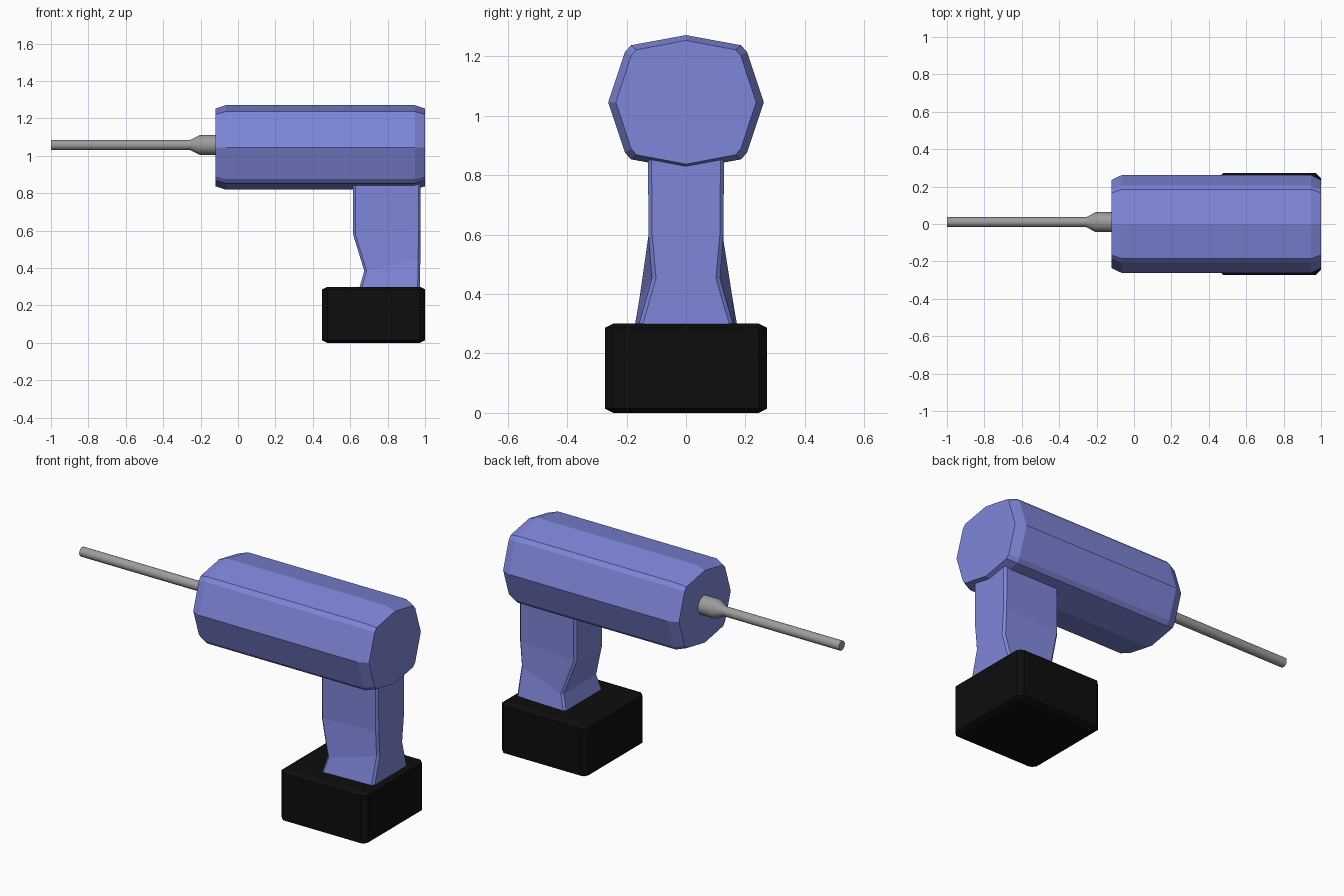
import bpy, bmesh, math

if "Cube" in bpy.data.objects:
    bpy.data.objects.remove(bpy.data.objects["Cube"], do_unlink=True)


def material(name, rgb):
    m = bpy.data.materials.new(name)
    m.use_nodes = True
    m.diffuse_color = (*rgb, 1)
    m.node_tree.nodes["Principled BSDF"].inputs["Base Color"].default_value = (*rgb, 1)
    return m


blue = material("periwinkle_plastic", (0.21, 0.24, 0.70))
black = material("black_plastic", (0.004, 0.004, 0.004))
steel = material("grey_steel", (0.34, 0.34, 0.34))


def finish(bm, name, mat):
    bmesh.ops.recalc_face_normals(bm, faces=bm.faces)
    mesh = bpy.data.meshes.new(name)
    bm.to_mesh(mesh)
    bm.free()
    mesh.materials.append(mat)
    ob = bpy.data.objects.new(name, mesh)
    bpy.context.collection.objects.link(ob)
    return ob


def loft(rings):
    """Bridge rings of points into a closed, capped solid."""
    bm = bmesh.new()
    loops = [[bm.verts.new(p) for p in ring] for ring in rings]
    n = len(loops[0])
    for a, b in zip(loops, loops[1:]):
        for i in range(n):
            j = (i + 1) % n
            bm.faces.new((a[i], a[j], b[j], b[i]))
    bm.faces.new(loops[0][::-1])
    bm.faces.new(loops[-1])
    return bm


# Motor housing: eight-sided barrel with clipped corners and chamfered ends
AXIS = 1.045
quarter = [(0, 0.226), (0.185, 0.192), (0.205, 0.17), (0.262, 0)]
outline = quarter + [(y, -z) for y, z in quarter[-2::-1]]
outline += [(-y, z) for y, z in outline[-2:0:-1]]


def housing_ring(x, sy, sz):
    return [(x, y * sy, AXIS + z * sz) for y, z in outline]


finish(loft([housing_ring(-0.12, 0.90, 0.92), housing_ring(-0.065, 1, 1),
             housing_ring(0.945, 1, 1), housing_ring(1.0, 0.90, 0.92)]),
       "motor_housing", blue)


# Grip: front x, front z, front half width, back x, back z, back half width
sections = [
    (0.645, 0.28, 0.175, 0.972, 0.28, 0.163),
    (0.675, 0.385, 0.158, 0.975, 0.455, 0.113),
    (0.615, 0.58, 0.126, 0.977, 0.60, 0.126),
    (0.615, 0.88, 0.128, 0.977, 0.88, 0.128),
]
rings = [[(fx, -fw, fz), (bx, -bw, bz), (bx, bw, bz), (fx, fw, fz)]
         for fx, fz, fw, bx, bz, bw in sections]
bm = loft(rings)
uprights = [e for e in bm.edges
            if abs(e.verts[0].co.z - e.verts[1].co.z) > 0.09
            and e.verts[0].co.y * e.verts[1].co.y > 0]
bmesh.ops.bevel(bm, geom=uprights, offset=0.012, segments=1, affect='EDGES')
finish(bm, "grip", blue)


# Battery pack: chamfered block
bm = bmesh.new()
bmesh.ops.create_cube(bm, size=1)
for v in bm.verts:
    v.co.x *= 0.55
    v.co.y *= 0.546
    v.co.z *= 0.6
bmesh.ops.bevel(bm, geom=bm.edges[:], offset=0.028, segments=1, affect='EDGES')
for v in bm.verts:
    v.co.x += 0.725
    v.co.z = v.co.z * 0.5 + 0.15
finish(bm, "battery_pack", black)


# Chuck and drill bit: one turned profile along x
def turned(name, profile, y, z, mat, sides=32):
    angles = [2 * math.pi * i / sides for i in range(sides)]
    ob = finish(loft([[(x, y + r * math.cos(a), z + r * math.sin(a)) for a in angles]
                      for x, r in profile]), name, mat)
    bpy.ops.object.select_all(action='DESELECT')
    ob.select_set(True)
    bpy.context.view_layer.objects.active = ob
    bpy.ops.object.shade_smooth_by_angle(angle=math.radians(25))


turned("chuck_and_bit",
       [(-1.0, 0.027), (-0.255, 0.027), (-0.205, 0.053), (-0.10, 0.053)],
       0.01, 1.058, steel)
